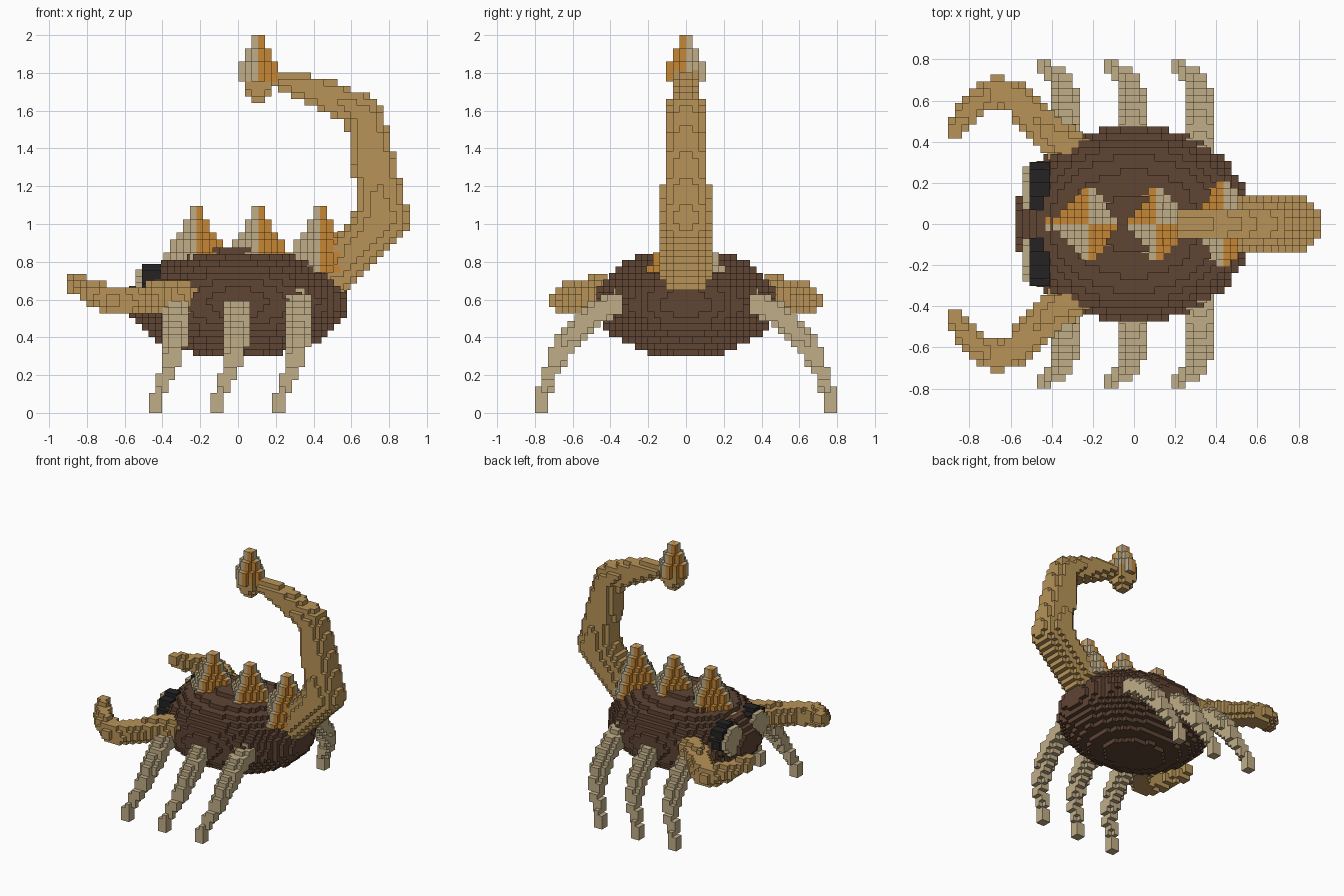
import bpy, bmesh, math
from mathutils import Vector

cube = bpy.data.objects.get("Cube")
if cube:
    bpy.data.objects.remove(cube, do_unlink=True)


def material(name, rgb):
    m = bpy.data.materials.new(name)
    m.diffuse_color = (*rgb, 1)
    m.use_nodes = True
    m.node_tree.nodes["Principled BSDF"].inputs["Base Color"].default_value = (*rgb, 1)
    return m


GOLD = material("gold_shell", (0.479, 0.296, 0.098))
BONE = material("pale_bone", (0.527, 0.423, 0.246))
ORANGE = material("spike_orange", (0.560, 0.240, 0.036))
BROWN = material("dark_brown", (0.112, 0.058, 0.034))
BLACK = material("eye_black", (0.018, 0.016, 0.017))

# Four corners (0/1 offsets) of the cell face pointing along each direction
FACES = {
    (1, 0, 0): ((1, 0, 0), (1, 1, 0), (1, 1, 1), (1, 0, 1)),
    (-1, 0, 0): ((0, 0, 0), (0, 0, 1), (0, 1, 1), (0, 1, 0)),
    (0, 1, 0): ((0, 1, 0), (0, 1, 1), (1, 1, 1), (1, 1, 0)),
    (0, -1, 0): ((0, 0, 0), (1, 0, 0), (1, 0, 1), (0, 0, 1)),
    (0, 0, 1): ((0, 0, 1), (1, 0, 1), (1, 1, 1), (0, 1, 1)),
    (0, 0, -1): ((0, 0, 0), (0, 1, 0), (1, 1, 0), (1, 0, 0)),
}


def blocks(name, lo, count, size, inside, mats, pick=None):
    """Fill a shape with cubes and keep only the outer cube faces.
    The grid is centred on y = 0; lo is its lowest x and z."""
    origin = Vector((lo[0], -count[1] * size / 2, lo[1]))

    def centre(c):
        return origin + Vector([(k + 0.5) * size for k in c])

    cells = {(i, j, k) for i in range(count[0]) for j in range(count[1])
             for k in range(count[2]) if inside(centre((i, j, k)))}
    bm = bmesh.new()
    verts = {}
    for c in sorted(cells):
        for d, corners in FACES.items():
            if tuple(a + b for a, b in zip(c, d)) in cells:
                continue
            quad = []
            for o in corners:
                key = tuple(a + b for a, b in zip(c, o))
                if key not in verts:
                    verts[key] = bm.verts.new(origin + Vector(key) * size)
                quad.append(verts[key])
            face = bm.faces.new(quad)
            if pick:
                face.material_index = pick(centre(c))
    mesh = bpy.data.meshes.new(name)
    bm.to_mesh(mesh)
    bm.free()
    for m in mats:
        mesh.materials.append(m)
    ob = bpy.data.objects.new(name, mesh)
    bpy.context.collection.objects.link(ob)
    return ob


def ellipsoid(c, r):
    return lambda p: sum(((p[i] - c[i]) / r[i]) ** 2 for i in range(3)) < 1


def tube(points, side=1):
    """Tapered tube through (x, y, z, radius) points; side=-1 mirrors it in y."""
    pts = [(Vector((x, y * side, z)), r) for x, y, z, r in points]

    def inside(p):
        for (a, ra), (b, rb) in zip(pts, pts[1:]):
            ab = b - a
            t = min(1, max(0, (p - a).dot(ab) / ab.length_squared))
            if (p - a - ab * t).length < ra + (rb - ra) * t:
                return True
        return False
    return inside


def spike(name, x, z0, rows, slope, apex, size=0.035):
    """Diamond pyramid with alternating bone and orange quarters."""
    n = 14
    blocks(name, (x - n * size / 2, z0), (n, n, rows), size,
           lambda p: abs(p.x - x) + abs(p.y) < slope * (apex - p.z),
           [BONE, ORANGE], lambda p: int((p.x > x) != (p.y > 0)))


# Body
blocks("body", (-0.576, 0.30), (34, 28, 17), 0.0339,
       ellipsoid((0, 0, 0.583), (0.582, 0.475, 0.29)), [BROWN])

# Tail, its bulb and the sting
blocks("tail", (0.002, 0.58), (26, 8, 36), 0.0349,
       tube([(0.43, 0, 0.67, 0.125), (0.63, 0, 0.87, 0.13), (0.765, 0, 1.03, 0.14),
             (0.745, 0, 1.18, 0.125), (0.70, 0, 1.42, 0.112), (0.66, 0, 1.59, 0.10),
             (0.45, 0, 1.69, 0.078), (0.20, 0, 1.77, 0.053), (0.11, 0, 1.77, 0.05)]),
       [GOLD])
blocks("tail_bulb", (0.002, 1.64), (6, 6, 5), 0.035,
       ellipsoid((0.107, 0, 1.755), (0.088, 0.088, 0.115)), [GOLD])
spike("sting", 0.107, 1.755, 7, 0.467, 2.07)

# Back spikes
for i in range(3):
    spike(f"back_spike_{i + 1}", -0.22 + 0.3275 * i, 0.744, 10, 0.575, 1.153)

for side, word in ((1, "rear"), (-1, "near")):
    # Pincer arm
    blocks(f"{word}_pincer", (-0.905, 0.492), (20, 42, 7), 0.0346,
           tube([(-0.28, 0.34, 0.61, 0.10), (-0.42, 0.45, 0.60, 0.09),
                 (-0.56, 0.60, 0.59, 0.078), (-0.66, 0.645, 0.595, 0.08),
                 (-0.78, 0.58, 0.64, 0.062), (-0.88, 0.45, 0.69, 0.046)], side), [GOLD])

    # Eye: black surround and pale disc, both facing the head end
    def disc(r, s=side):
        return lambda p: math.hypot(p.y - 0.165 * s, p.z - 0.655) < r
    blocks(f"{word}_eye_surround", (-0.508, 0.52), (3, 18, 8), 0.0335, disc(0.125), [BLACK])
    blocks(f"{word}_eye_disc", (-0.543, 0.55), (1, 16, 6), 0.035, disc(0.103), [BONE])

    # Three arched legs
    for i in range(3):
        x = -0.33 + 0.3265 * i
        foot = x - 0.107
        blocks(f"{word}_leg_{i + 1}", (foot - 3 * 0.0348, 0), (10, 46, 20), 0.0348,
               tube([(x, 0.30, 0.60, 0.07), (x, 0.42, 0.56, 0.07), (x, 0.55, 0.475, 0.065),
                     (x - 0.005, 0.66, 0.345, 0.055), (x - 0.05, 0.725, 0.20, 0.043),
                     (foot, 0.766, 0.06, 0.035), (foot, 0.766, -0.03, 0.035)], side), [BONE])
